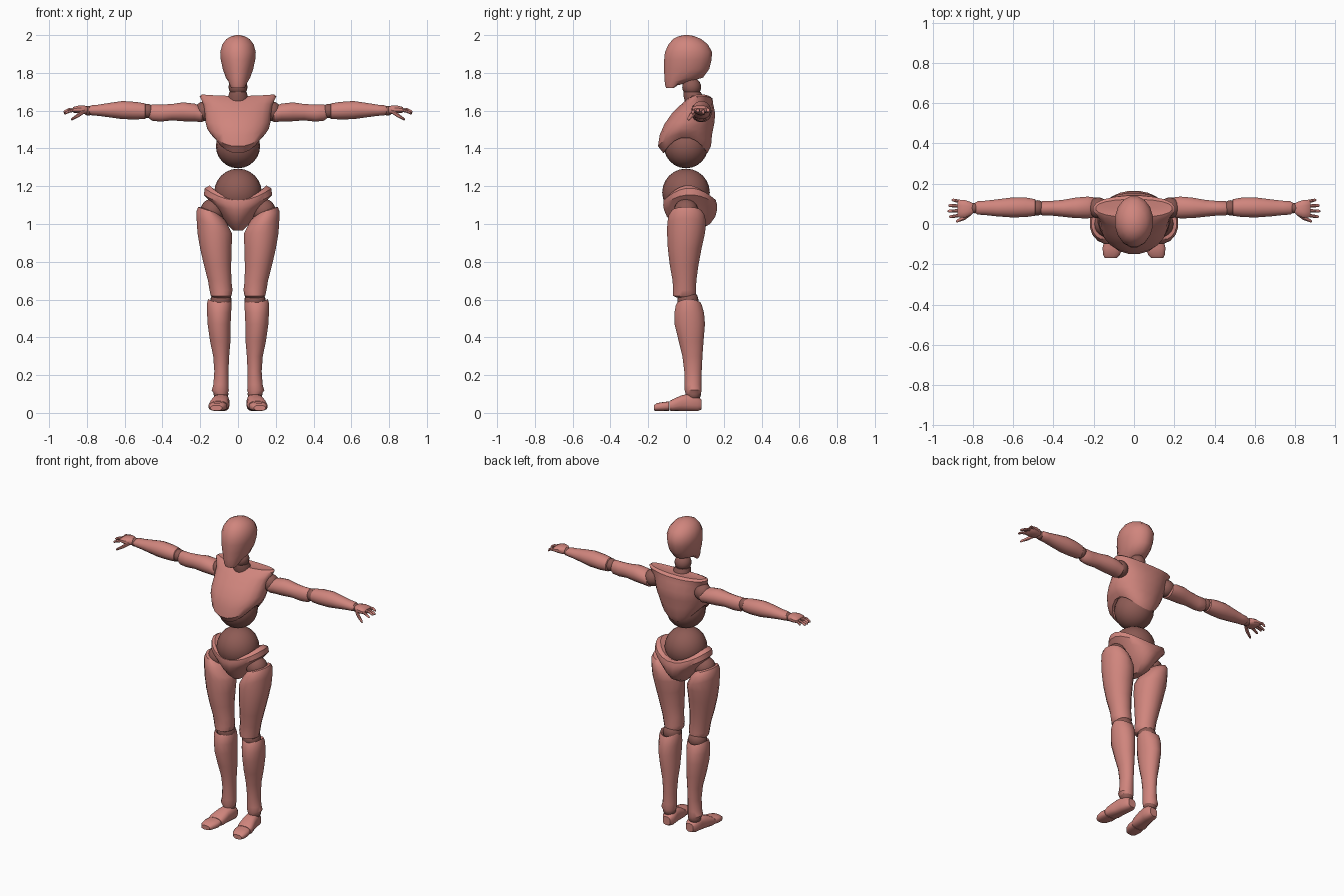
import bpy, bmesh, math
from mathutils import Matrix, Vector


def colour(name, rgb):
    m = bpy.data.materials.new(name)
    m.diffuse_color = (*rgb, 1)
    return m


SHELL = colour("rose shell", (0.63, 0.235, 0.205))
JOINT = colour("dark rose joint", (0.27, 0.105, 0.09))


def finish(name, bm, mat, mirror, angle=38):
    bmesh.ops.recalc_face_normals(bm, faces=bm.faces[:])
    me = bpy.data.meshes.new(name)
    bm.to_mesh(me)
    bm.free()
    me.materials.append(mat)
    ob = bpy.data.objects.new(name, me)
    bpy.context.collection.objects.link(ob)
    bpy.ops.object.select_all(action='DESELECT')
    bpy.context.view_layer.objects.active = ob
    ob.select_set(True)
    bpy.ops.object.shade_smooth_by_angle(angle=math.radians(angle))
    if mirror:
        ob.modifiers.new("mirror", 'MIRROR').use_mirror_merge = False
    return ob


def loft(name, axis, rings, mirror=True, sides=16, power=1.0, mat=SHELL):
    """Ring = (position on axis, centre a, centre b, radius a, radius b, side lift).
    Axis z uses (x, y), axis x uses (y, z), axis y uses (x, z)."""
    bm = bmesh.new()
    loops = []
    for r in rings:
        p, ca, cb, ra, rb = r[:5]
        lift = r[5] if len(r) > 5 else 0
        loop = []
        for i in range(sides):
            t = 2 * math.pi * (i + 0.5) / sides
            c, s = math.cos(t), math.sin(t)
            a = ca + ra * math.copysign(abs(c) ** power, c)
            b = cb + rb * math.copysign(abs(s) ** power, s)
            q = p + lift * c * c
            loop.append(bm.verts.new({'z': (a, b, q), 'x': (q, a, b), 'y': (a, q, b)}[axis]))
        loops.append(loop)
    for lo, hi in zip(loops, loops[1:]):
        for i in range(sides):
            j = (i + 1) % sides
            bm.faces.new((lo[i], lo[j], hi[j], hi[i]))
    bm.faces.new(loops[0])
    bm.faces.new(loops[-1])
    return finish(name, bm, mat, mirror)


def ball(name, centre, r, mirror=True, mat=JOINT):
    bm = bmesh.new()
    bmesh.ops.create_uvsphere(bm, u_segments=20, v_segments=12, radius=r,
                              matrix=Matrix.Translation(Vector(centre)))
    return finish(name, bm, mat, mirror)


# Head: egg with a narrow chin, underside rising to the back
head = loft("head", 'z', [
    (1.735, 0, -0.072, 0.036, 0.034), (1.755, 0, -0.045, 0.052, 0.068),
    (1.775, 0, -0.012, 0.066, 0.104), (1.82, 0, 0.003, 0.082, 0.122),
    (1.87, 0, 0.01, 0.093, 0.128), (1.91, 0, 0.013, 0.096, 0.127),
    (1.95, 0, 0.012, 0.085, 0.107), (1.98, 0, 0.006, 0.062, 0.075),
    (1.995, 0, 0.003, 0.032, 0.04), (2.0, 0, 0.003, 0.01, 0.012)], False)
for v in head.data.vertices:           # drop the front of the jaw
    if v.co.z < 1.76 and v.co.y < -0.06:
        v.co.z -= 0.016

# Neck
ball("neck_ball", (0, 0.03, 1.725), 0.05, False)
loft("neck_base", 'z', [(1.64, 0, 0.05, 0.055, 0.055), (1.68, 0, 0.037, 0.052, 0.052),
                        (1.70, 0, 0.033, 0.046, 0.046)], False, mat=JOINT)

# Ribcage with arched lower rim over the belly ball
loft("chest", 'z', [
    (1.40, 0, -0.005, 0.10, 0.09, 0.085), (1.373, 0, -0.003, 0.125, 0.118, 0.085),
    (1.41, 0, -0.008, 0.148, 0.142, 0.07), (1.47, 0, -0.001, 0.165, 0.14, 0.035),
    (1.53, 0, 0.018, 0.174, 0.133, 0.01), (1.585, 0, 0.04, 0.177, 0.116),
    (1.635, 0, 0.06, 0.186, 0.085), (1.665, 0, 0.075, 0.205, 0.066, 0.012),
    (1.678, 0, 0.078, 0.192, 0.045, 0.008), (1.675, 0, 0.07, 0.10, 0.02)],
    False, sides=20, power=0.92)
ball("belly_ball", (0, 0, 1.412), 0.117, False)

# Pelvis cup with raised sides, narrowing between the legs
ball("waist_ball", (0, 0, 1.167), 0.126, False)
loft("pelvis", 'z', [
    (0.966, 0, 0.02, 0.025, 0.05), (1.0, 0, 0.028, 0.06, 0.10),
    (1.04, 0, 0.027, 0.098, 0.13, 0.015), (1.075, 0, 0.024, 0.142, 0.142, 0.035),
    (1.10, 0, 0.022, 0.182, 0.144, 0.055), (1.125, 0, 0.02, 0.178, 0.139, 0.065),
    (1.13, 0, 0.012, 0.152, 0.122, 0.075), (1.11, 0, 0, 0.11, 0.09, 0.06)],
    False, sides=24)

# Legs
ball("hip_ball", (0.135, 0.0, 1.07), 0.064)
thigh = loft("thigh", 'z', [
    (0.605, 0.088, 0.008, 0.04, 0.045), (0.62, 0.089, -0.008, 0.056, 0.062),
    (0.65, 0.090, -0.008, 0.062, 0.062), (0.70, 0.097, -0.008, 0.063, 0.064),
    (0.78, 0.108, -0.01, 0.073, 0.077), (0.87, 0.117, -0.007, 0.085, 0.091),
    (0.95, 0.123, 0, 0.093, 0.102), (1.0, 0.129, 0.003, 0.092, 0.104),
    (1.04, 0.142, 0.004, 0.079, 0.098), (1.065, 0.152, 0.003, 0.06, 0.08),
    (1.07, 0.152, 0.003, 0.04, 0.055)])
for v in thigh.data.vertices:          # raise the outside of the hip socket
    if v.co.z > 0.99:
        v.co.z += 0.35 * (v.co.x - 0.14)
ball("knee_ball", (0.09, 0.01, 0.595), 0.056)
loft("shin", 'z', [
    (0.098, 0.09, 0.038, 0.036, 0.04), (0.12, 0.094, 0.038, 0.046, 0.046),
    (0.15, 0.09, 0.037, 0.041, 0.045), (0.22, 0.088, 0.037, 0.038, 0.047),
    (0.30, 0.089, 0.034, 0.043, 0.054), (0.38, 0.094, 0.027, 0.055, 0.067),
    (0.47, 0.1, 0.02, 0.062, 0.082), (0.53, 0.1, 0.017, 0.065, 0.08),
    (0.57, 0.099, 0.015, 0.066, 0.07, 0.012), (0.585, 0.098, 0.015, 0.061, 0.062, 0.018),
    (0.57, 0.096, 0.015, 0.045, 0.045)])
ball("ankle_ball", (0.09, 0.04, 0.1), 0.039)
loft("foot", 'y', [
    (-0.088, 0.104, 0.037, 0.047, 0.025), (-0.07, 0.102, 0.041, 0.051, 0.032),
    (-0.02, 0.094, 0.052, 0.045, 0.043), (0.02, 0.088, 0.055, 0.042, 0.046),
    (0.06, 0.084, 0.05, 0.04, 0.041), (0.082, 0.083, 0.044, 0.026, 0.027)], power=0.75)
loft("toes", 'y', [
    (-0.17, 0.115, 0.026, 0.03, 0.014), (-0.155, 0.112, 0.031, 0.041, 0.021),
    (-0.12, 0.107, 0.034, 0.05, 0.024), (-0.09, 0.104, 0.036, 0.046, 0.025)], power=0.75)

# Arms
ball("shoulder_ball", (0.178, 0.08, 1.597), 0.052)
loft("upper_arm", 'x', [
    (0.178, 0.082, 1.578, 0.035, 0.03), (0.19, 0.082, 1.58, 0.05, 0.042),
    (0.23, 0.082, 1.59, 0.055, 0.048), (0.29, 0.08, 1.594, 0.052, 0.051),
    (0.35, 0.078, 1.592, 0.043, 0.044), (0.41, 0.078, 1.587, 0.037, 0.046),
    (0.455, 0.078, 1.59, 0.036, 0.044), (0.475, 0.078, 1.592, 0.026, 0.03)])
ball("elbow_ball", (0.48, 0.08, 1.598), 0.038)
loft("forearm", 'x', [
    (0.482, 0.08, 1.597, 0.028, 0.03), (0.492, 0.082, 1.597, 0.042, 0.042),
    (0.54, 0.083, 1.6, 0.05, 0.047), (0.61, 0.082, 1.603, 0.05, 0.049),
    (0.68, 0.08, 1.603, 0.043, 0.039), (0.74, 0.08, 1.602, 0.036, 0.03),
    (0.775, 0.08, 1.602, 0.034, 0.027), (0.79, 0.08, 1.601, 0.026, 0.02)])
ball("wrist_ball", (0.793, 0.079, 1.6), 0.026)

# Hands
loft("palm", 'x', [
    (0.795, 0.078, 1.602, 0.022, 0.018), (0.81, 0.076, 1.604, 0.034, 0.023),
    (0.84, 0.075, 1.606, 0.045, 0.022), (0.87, 0.077, 1.605, 0.045, 0.016),
    (0.877, 0.077, 1.604, 0.038, 0.009)], sides=12, power=0.75)
for i, tip in enumerate((0.918, 0.925, 0.922, 0.905)):
    y = 0.043 + i * 0.023
    z = 1.599 + (0.004 if i % 2 else -0.004)
    mid = (0.868 + tip) / 2
    fan = (i - 1.5) * 0.003
    loft("finger_%d" % (i + 1), 'x', [
        (0.866, y, 1.603, 0.009, 0.009), (mid, y + fan, z + 0.002, 0.009, 0.009),
        (tip - 0.006, y + fan * 1.5, z - 0.008, 0.0075, 0.0075),
        (tip, y + fan * 1.5, z - 0.01, 0.003, 0.003)], sides=8)
loft("thumb", 'x', [
    (0.812, 0.05, 1.597, 0.010, 0.011), (0.838, 0.033, 1.581, 0.013, 0.013),
    (0.86, 0.022, 1.567, 0.010, 0.010), (0.878, 0.015, 1.556, 0.008, 0.008),
    (0.884, 0.013, 1.553, 0.003, 0.003)], sides=8)
